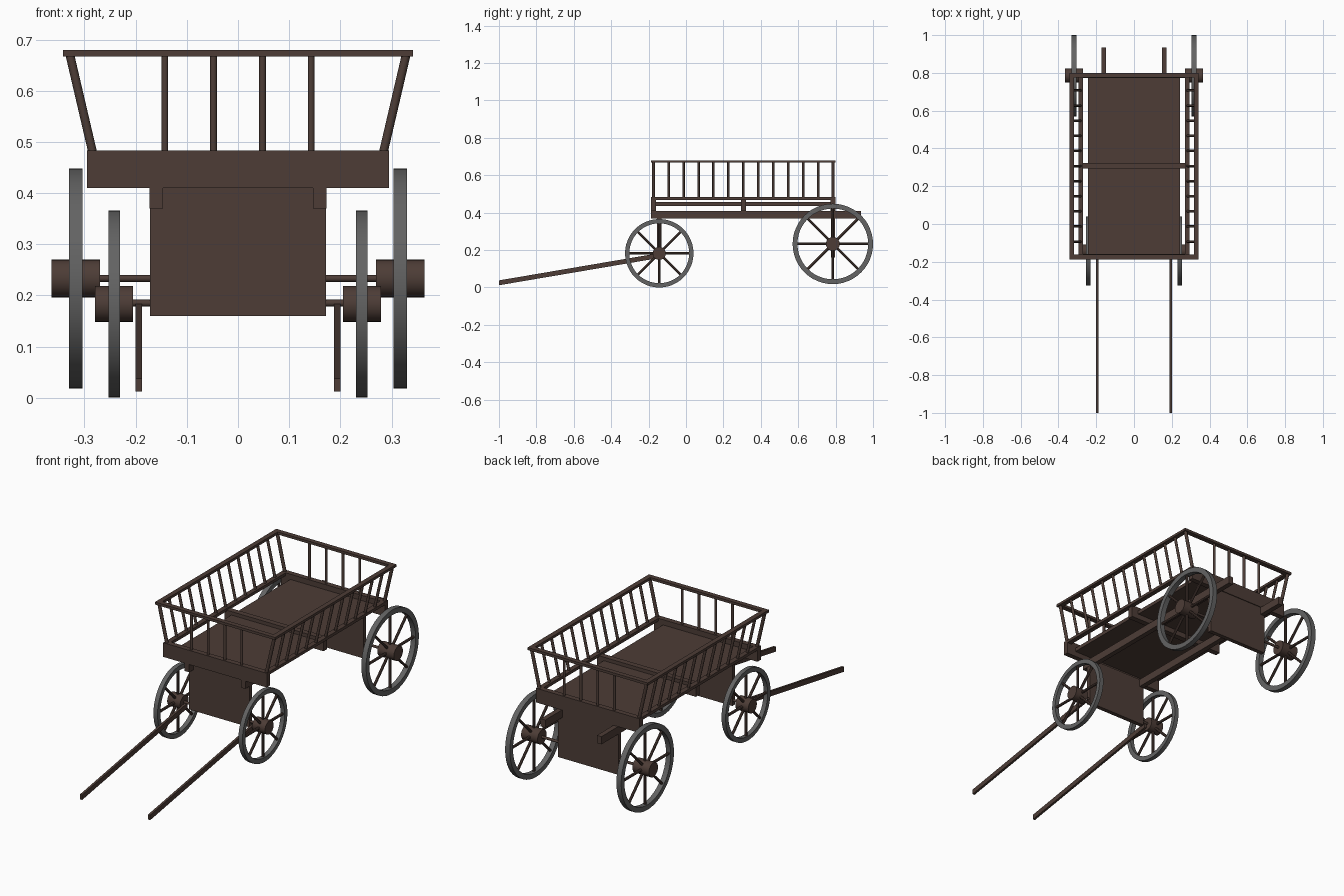
import bpy, bmesh, math
from mathutils import Vector, Matrix

if "Cube" in bpy.data.objects:
    bpy.data.objects.remove(bpy.data.objects["Cube"])


def material(name, rgb):
    m = bpy.data.materials.new(name)
    m.diffuse_color = (*rgb, 1)
    m.use_nodes = True
    m.node_tree.nodes["Principled BSDF"].inputs["Base Color"].default_value = m.diffuse_color
    return m


WOOD = material("dark brown wood", (0.074, 0.046, 0.037))
IRON = material("grey iron", (0.125, 0.125, 0.125))


def finish(name, bm, mat, smooth=False):
    bmesh.ops.recalc_face_normals(bm, faces=bm.faces)
    me = bpy.data.meshes.new(name)
    bm.to_mesh(me)
    bm.free()
    me.materials.append(mat)
    ob = bpy.data.objects.new(name, me)
    bpy.context.collection.objects.link(ob)
    if smooth:
        bpy.ops.object.select_all(action='DESELECT')
        ob.select_set(True)
        bpy.context.view_layer.objects.active = ob
        bpy.ops.object.shade_smooth_by_angle(angle=math.radians(40))
    return ob


def add_box(bm, x0, x1, y0, y1, z0, z1):
    c = Vector(((x0 + x1) / 2, (y0 + y1) / 2, (z0 + z1) / 2))
    s = Matrix.Diagonal((x1 - x0, y1 - y0, z1 - z0, 1))
    bmesh.ops.create_cube(bm, size=1, matrix=Matrix.Translation(c) @ s)


def box(name, *dims):
    bm = bmesh.new()
    add_box(bm, *dims)
    return finish(name, bm, WOOD)


def add_rod(bm, a, b, r, sides=12):
    a, b = Vector(a), Vector(b)
    d = b - a
    m = Matrix.Translation((a + b) / 2) @ d.to_track_quat('Z', 'Y').to_matrix().to_4x4()
    bmesh.ops.create_cone(bm, cap_ends=True, segments=sides, radius1=r,
                          radius2=r, depth=d.length, matrix=m)


def wheel(name, x, y, z, radius, width, depth, hub_r, hub_in, hub_out):
    # rim: rectangular section swept round the axle
    n, rings = 48, []
    bm = bmesh.new()
    for i in range(n):
        t = 2 * math.pi * i / n
        rings.append([bm.verts.new((x + w, y + r * math.cos(t), z + r * math.sin(t)))
                      for r, w in ((radius, -width / 2), (radius, width / 2),
                                   (radius - depth, width / 2), (radius - depth, -width / 2))])
    for i in range(n):
        p, q = rings[i], rings[(i + 1) % n]
        for k in range(4):
            bm.faces.new((p[k], p[(k + 1) % 4], q[(k + 1) % 4], q[k]))
    finish(name + "_rim", bm, IRON, True)
    # eight spokes
    bm = bmesh.new()
    for i in range(8):
        t = math.pi * i / 4
        d = Vector((0, math.cos(t), math.sin(t)))
        c = Vector((x, y, z))
        add_rod(bm, c + d * hub_r * 0.8, c + d * (radius - depth * 0.6), 0.007, 8)
    finish(name + "_spokes", bm, WOOD, True)
    # hub
    bm = bmesh.new()
    add_rod(bm, (hub_in, y, z), (hub_out, y, z), hub_r, 24)
    finish(name + "_hub", bm, WOOD, True)


FY, FZ, RY, RZ = -0.143, 0.183, 0.785, 0.233

# wheels
for s, side in ((-1, "left"), (1, "right")):
    wheel("front_wheel_" + side, s * 0.242, FY, FZ, 0.183, 0.023, 0.023,
          0.035, s * 0.205, s * 0.279)
    wheel("rear_wheel_" + side, s * 0.317, RY, RZ, 0.215, 0.027, 0.026,
          0.037, s * 0.27, s * 0.364)

# axles
for name, y, z, x in (("front_axle", FY, FZ + 0.002, 0.22), ("rear_axle", RY, RZ, 0.29)):
    bm = bmesh.new()
    add_rod(bm, (-x, y, z), (x, y, z), 0.0065)
    finish(name, bm, WOOD, True)

# axle boards and long chassis beams
box("front_axle_board", -0.172, 0.172, FY - 0.011, FY + 0.011, 0.16, 0.41)
box("rear_axle_board", -0.172, 0.172, RY - 0.011, RY + 0.011, 0.16, 0.41)
for s, side in ((-1, "left"), (1, "right")):
    a, b = sorted((s * 0.147, s * 0.173))
    box("chassis_beam_" + side, a, b, -0.187, 0.935, 0.37, 0.41)

# pulling shafts, sloping down to the front
for s, side in ((-1, "left"), (1, "right")):
    bm = bmesh.new()
    add_box(bm, s * 0.194 - 0.006, s * 0.194 + 0.006, -1.0, FY, -0.013, 0.013)
    for v in bm.verts:
        v.co.z += 0.025 + (v.co.y + 1.0) * 0.17
    finish("shaft_" + side, bm, WOOD)

# bed: floor, end panels, middle cross beam, lower side rails
box("floor", -0.243, 0.243, -0.17, 0.785, 0.437, 0.456)
box("front_panel", -0.295, 0.295, -0.187, -0.16, 0.41, 0.483)
box("rear_panel", -0.295, 0.295, 0.773, 0.8, 0.41, 0.483)
box("middle_cross_beam", -0.282, 0.282, 0.293, 0.322, 0.41, 0.474)
for s, side in ((-1, "left"), (1, "right")):
    a, b = sorted((s * 0.27, s * 0.295))
    box("lower_rail_" + side, a, b, -0.187, 0.8, 0.468, 0.483)

# upper rail frame
bm = bmesh.new()
for s in (-1, 1):
    a, b = sorted((s * 0.317, s * 0.342))
    add_box(bm, a, b, -0.187, 0.8, 0.667, 0.68)
for y in (-0.187, 0.775):
    add_box(bm, -0.317, 0.317, y, y + 0.025, 0.667, 0.68)
finish("upper_rail", bm, WOOD)

# slanted side rungs and upright end rungs
for s, side in ((-1, "left"), (1, "right")):
    bm = bmesh.new()
    for i in range(13):
        y = -0.173 + i * 0.08
        r = 0.0085 if i in (0, 12) else 0.007
        add_rod(bm, (s * 0.283, y, 0.475), (s * 0.329, y, 0.672), r, 10)
    finish("side_rungs_" + side, bm, WOOD, True)
for name, y in (("front_rungs", -0.174), ("rear_rungs", 0.787)):
    bm = bmesh.new()
    for x in (-0.143, -0.048, 0.048, 0.143):
        add_rod(bm, (x, y, 0.475), (x, y, 0.672), 0.007, 10)
    finish(name, bm, WOOD, True)
